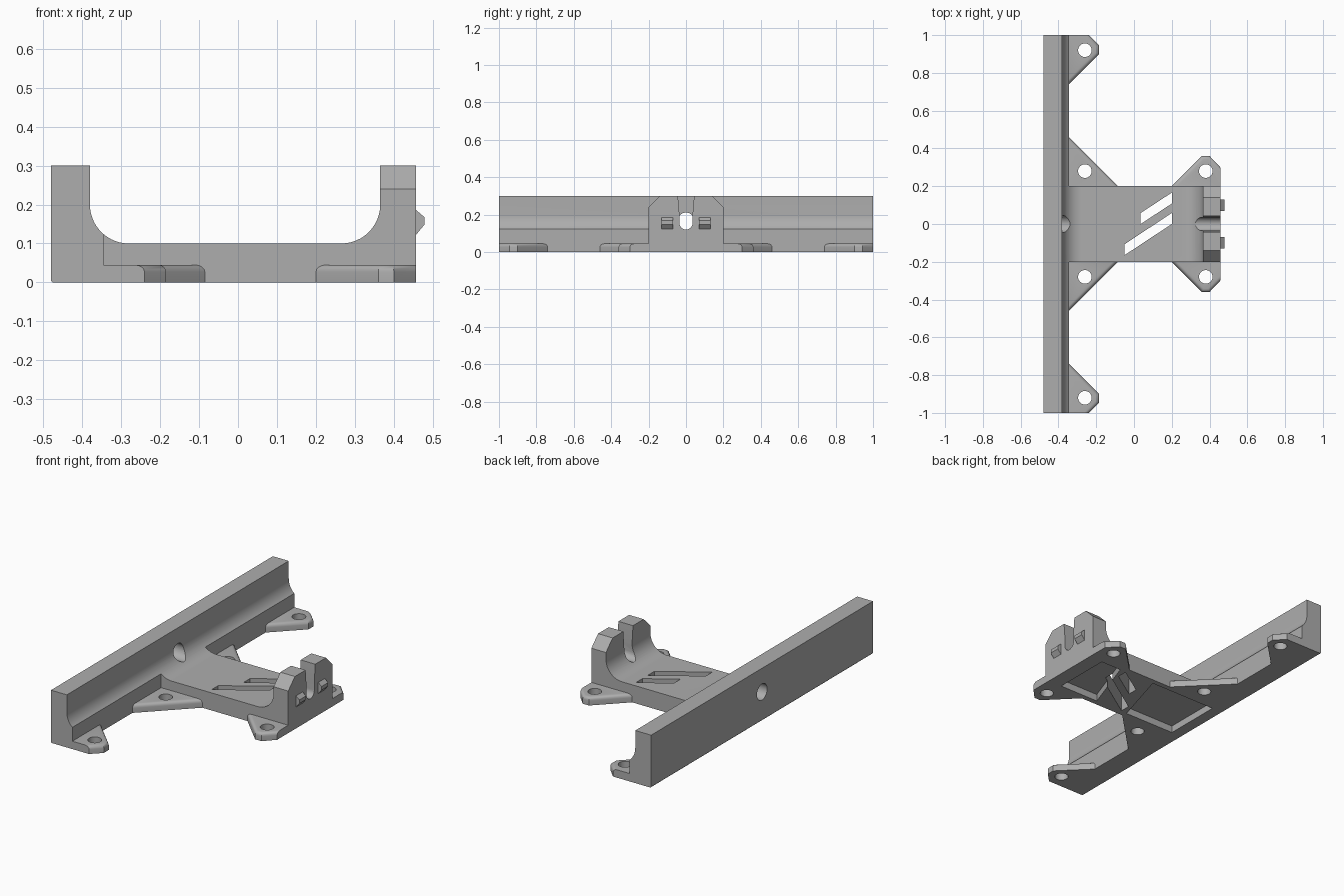
import bpy, bmesh, math
from mathutils import Vector

cube = bpy.data.objects.get("Cube")
if cube:
    bpy.data.objects.remove(cube, do_unlink=True)

grey = bpy.data.materials.new("plain grey")
grey.use_nodes = True
COLOUR = (0.42, 0.42, 0.42, 1)
grey.diffuse_color = COLOUR
grey.node_tree.nodes["Principled BSDF"].inputs["Base Color"].default_value = COLOUR

# axis -> mapping of a 2D profile point and a depth to 3D
AXES = {
    "x": lambda p, d: (d, p[0], p[1]),
    "y": lambda p, d: (p[0], d, p[1]),
    "z": lambda p, d: (p[0], p[1], d),
}


def prism(name, profile, axis, start, end, round_top=None):
    """Extrude a closed profile; round_top picks top edges to round."""
    bm = bmesh.new()
    face = bm.faces.new([bm.verts.new(AXES[axis](p, start)) for p in profile])
    out = bmesh.ops.extrude_face_region(bm, geom=[face])
    verts = [v for v in out["geom"] if isinstance(v, bmesh.types.BMVert)]
    step = Vector(AXES[axis]((0, 0), end - start))
    bmesh.ops.translate(bm, verts=verts, vec=step)
    bmesh.ops.recalc_face_normals(bm, faces=bm.faces)
    if round_top:
        edges = [e for e in bm.edges
                 if all(v.co.z > end - 0.001 for v in e.verts)
                 and round_top((e.verts[0].co + e.verts[1].co) / 2)]
        bmesh.ops.bevel(bm, geom=edges, offset=0.018, segments=4,
                        profile=0.5, affect='EDGES')
    mesh = bpy.data.meshes.new(name)
    bm.to_mesh(mesh)
    bm.free()
    mesh.materials.append(grey)
    obj = bpy.data.objects.new(name, mesh)
    bpy.context.collection.objects.link(obj)
    return obj


def arc(cx, cy, r, a, b, n=12):
    angles = [math.radians(a + (b - a) * i / n) for i in range(n + 1)]
    return [(cx + r * math.cos(t), cy + r * math.sin(t)) for t in angles]


def circle(cx, cy, r, n=32):
    return arc(cx, cy, r, 0, 360, n)[:-1]


def cut(obj, cutters):
    for c in cutters:
        c.hide_render = True
        mod = obj.modifiers.new("cut", 'BOOLEAN')
        mod.operation, mod.solver, mod.object = 'DIFFERENCE', 'EXACT', c
    deps = bpy.context.evaluated_depsgraph_get()
    mesh = bpy.data.meshes.new_from_object(obj.evaluated_get(deps))
    obj.modifiers.clear()
    obj.data = mesh


def finish(obj):
    bpy.ops.object.select_all(action='DESELECT')
    obj.select_set(True)
    bpy.context.view_layer.objects.active = obj
    bpy.ops.object.shade_smooth_by_angle(angle=math.radians(30))


BACK, INNER, FRONT, TOP = -0.48, -0.345, 0.457, 0.3
JOIN = 180 + math.degrees(math.acos((-0.28 - INNER) / 0.1))

# Long wall with a curved foot
wall = prism("long_wall",
             [(BACK + 0.005, 0), (BACK, 0.005), (BACK, TOP), (-0.38, TOP)]
             + arc(-0.28, 0.2, 0.1, 180, JOIN) + [(INNER, 0)], "y", -1, 1)

# Bridge plate rising into the front upright
bridge = prism("bridge_and_upright",
               [(INNER, 0)] + arc(-0.28, 0.2, 0.1, JOIN, 270)
               + arc(0.265, 0.2, 0.1, 270, 360)
               + [(0.365, TOP), (FRONT, TOP), (FRONT, 0)], "y", -0.2, 0.2)

# Cutters: wall hole, cable slot, upright corners
hole = prism("wall_hole_cutter", circle(0, 0.165, 0.046), "x", -0.6, -0.2)
slot = prism("slot_cutter", [(0.045, 0.32), (0.035, 0.2)]
             + arc(0, 0.155, 0.035, 0, -180) + [(-0.035, 0.2), (-0.045, 0.32)],
             "x", 0.2, 0.6)
corners = [prism("corner_cutter", [(s * 0.14, TOP), (s * 0.2, 0.24),
                                   (s * 0.3, 0.24), (s * 0.3, 0.4), (s * 0.14, 0.4)],
                 "x", 0.3, 0.6) for s in (1, -1)]

# Cutters: two slanted openings through the plate
openings = [prism("opening_cutter", [(x0, y0), (0.2, y1), (0.2, y1 + 0.058),
                                     (x0, y0 + 0.058)], "z", -0.1, 0.2)
            for x0, y0, y1 in ((-0.05, -0.165, 0.0), (0.035, 0.0, 0.108))]

# Cutters: shallow pockets underneath, split by a slanted band
pockets = [prism("pocket_cutter", p, "z", -0.1, 0.04) for p in (
    [(-0.41, -0.17), (-0.09, -0.17), (0.01, 0.17), (-0.41, 0.17)],
    [(0.12, -0.17), (0.37, -0.17), (0.37, 0.17), (0.24, 0.17)])]

cut(wall, [hole, pockets[0]])
cut(bridge, [hole, slot] + corners + openings + pockets)
cutters = [hole, slot] + corners + openings + pockets
parts = [wall, bridge]

# Screw tabs, mirrored across y: outline, hole centre, edges to round
TABS = {
    "end_tab": ([(INNER, 1), (-0.24, 1), (-0.185, 0.945), (-0.185, 0.9),
                 (INNER, 0.74)], (-0.26, 0.92)),
    "middle_tab": ([(INNER, 0.46), (-0.085, 0.2), (INNER, 0.2)], (-0.26, 0.28)),
    "front_tab": ([(0.2, 0.2), (0.36, 0.36), (0.4, 0.36), (FRONT, 0.3),
                   (FRONT, 0.2)], (0.38, 0.28)),
}


def free_edge(m):
    y = abs(m.y)
    return m.x > INNER + 0.01 and 0.21 < y < 0.99 and m.x < FRONT - 0.01


for side, s in (("left", 1), ("right", -1)):
    for name, (outline, (hx, hy)) in TABS.items():
        tab = prism(f"{name}_{side}", [(x, s * y) for x, y in outline],
                    "z", 0, 0.045, free_edge)
        bore = prism("bore_cutter", circle(hx, s * hy, 0.036), "z", -0.1, 0.2)
        cut(tab, [bore])
        cutters.append(bore)
        parts.append(tab)
    # Snap catch on the front face
    parts.append(prism(f"snap_catch_{side}",
                       [(FRONT - 0.01, 0.122), (FRONT, 0.122), (0.478, 0.148),
                        (0.478, 0.168), (FRONT, 0.186), (FRONT - 0.01, 0.186)],
                       "y", s * 0.07, s * 0.13))

for c in cutters:
    bpy.data.objects.remove(c, do_unlink=True)
for p in parts:
    finish(p)
